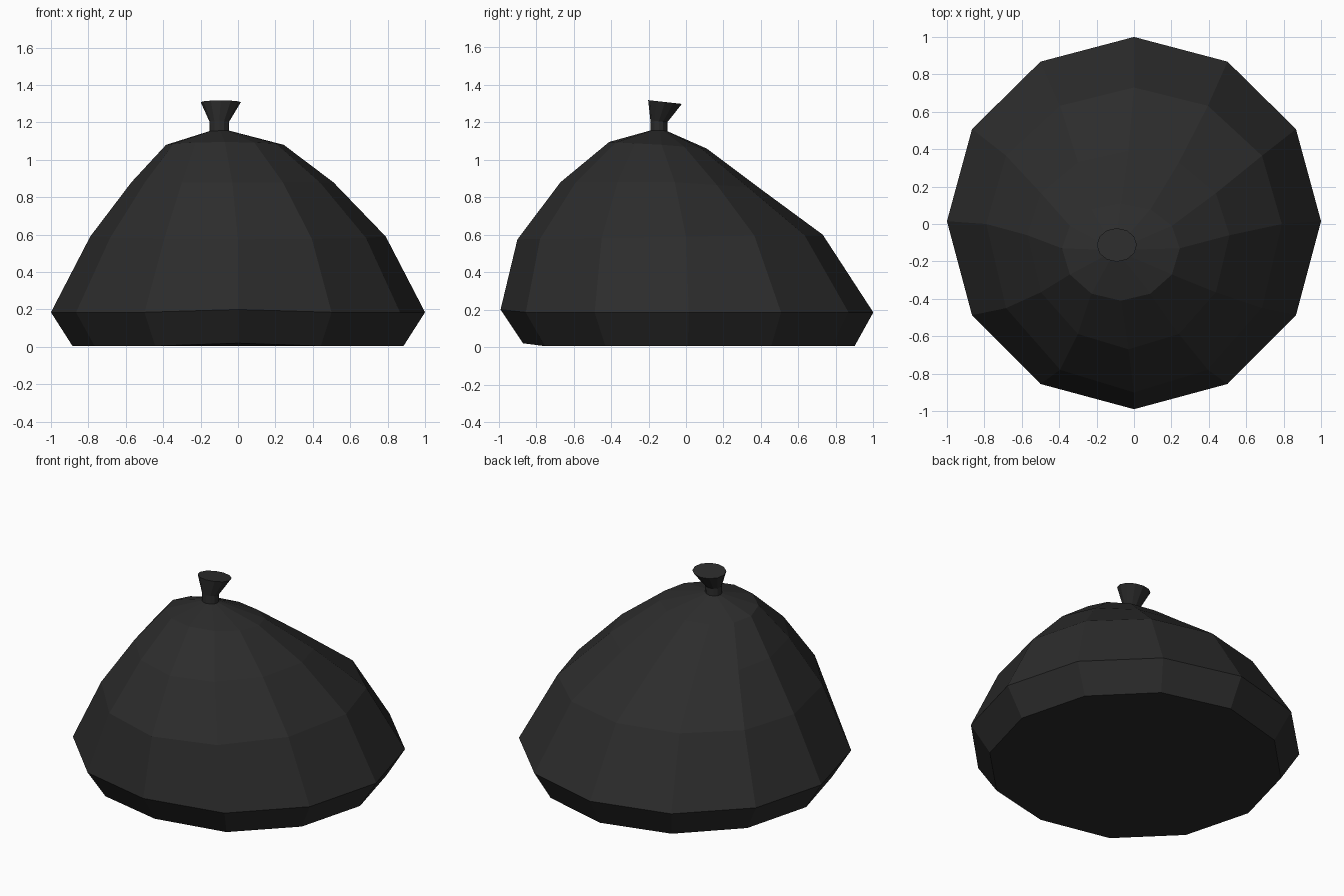
import bpy, bmesh
from math import sin, cos, pi

if "Cube" in bpy.data.objects:
    bpy.data.objects.remove(bpy.data.objects["Cube"])

SIDES = 12


def ring(bm, cx, cy, rx, back, front, z_mid, z_back, z_front):
    """Twelve-sided loop with separate back/front depth and a tilt in z."""
    verts = []
    for i in range(SIDES):
        a = 2 * pi * i / SIDES
        s = sin(a)
        y = cy + s * (back if s > 0 else front)
        z = z_mid + (s * (z_back - z_mid) if s > 0 else -s * (z_front - z_mid))
        verts.append(bm.verts.new((cx + rx * cos(a), y, z)))
    return verts


def loft(name, rings, apex=None, front_lift=()):
    """Skin a stack of loops, closing the ends with caps or a point."""
    bm = bmesh.new()
    loops = [ring(bm, *r) for r in rings]
    for loop, lift in zip(loops, front_lift):
        loop[9].co.z += lift
    for a, b in zip(loops, loops[1:]):
        for i in range(SIDES):
            j = (i + 1) % SIDES
            bm.faces.new((a[i], a[j], b[j], b[i]))
    bm.faces.new(loops[0][::-1])
    if apex:
        tip = bm.verts.new(apex)
        for i in range(SIDES):
            bm.faces.new((loops[-1][i], loops[-1][(i + 1) % SIDES], tip))
    else:
        bm.faces.new(loops[-1])
    bmesh.ops.recalc_face_normals(bm, faces=bm.faces)
    mesh = bpy.data.meshes.new(name)
    bm.to_mesh(mesh)
    bm.free()
    obj = bpy.data.objects.new(name, mesh)
    bpy.context.collection.objects.link(obj)
    mat = bpy.data.materials.get("dark") or bpy.data.materials.new("dark")
    mat.diffuse_color = (0.025, 0.025, 0.025, 1)
    mat.use_nodes = True
    mat.node_tree.nodes["Principled BSDF"].inputs["Base Color"].default_value = mat.diffuse_color
    mesh.materials.append(mat)
    return obj


# Lopsided dome: underside, widest edge, then loops drifting to the front
loft("dome", [
    (0, 0.01, 0.885, 0.89, 0.88, 0.005, 0.005, 0.005),
    (0, 0.015, 1.0, 0.985, 1.005, 0.185, 0.185, 0.185),
    (0, 0.0, 0.79, 0.73, 0.90, 0.59, 0.60, 0.575),
    (-0.03, -0.06, 0.54, 0.45, 0.61, 0.88, 0.85, 0.88),
    (-0.07, -0.13, 0.315, 0.24, 0.28, 1.08, 1.06, 1.095),
], apex=(-0.1, -0.14, 1.17), front_lift=(0.015, 0.015))

# Flared stalk, tipped slightly back
loft("stalk", [
    (-0.1, -0.145, 0.052, 0.045, 0.045, 1.13, 1.12, 1.14),
    (-0.1, -0.145, 0.053, 0.045, 0.045, 1.205, 1.2, 1.21),
    (-0.092, -0.112, 0.107, 0.09, 0.09, 1.308, 1.298, 1.318),
])
